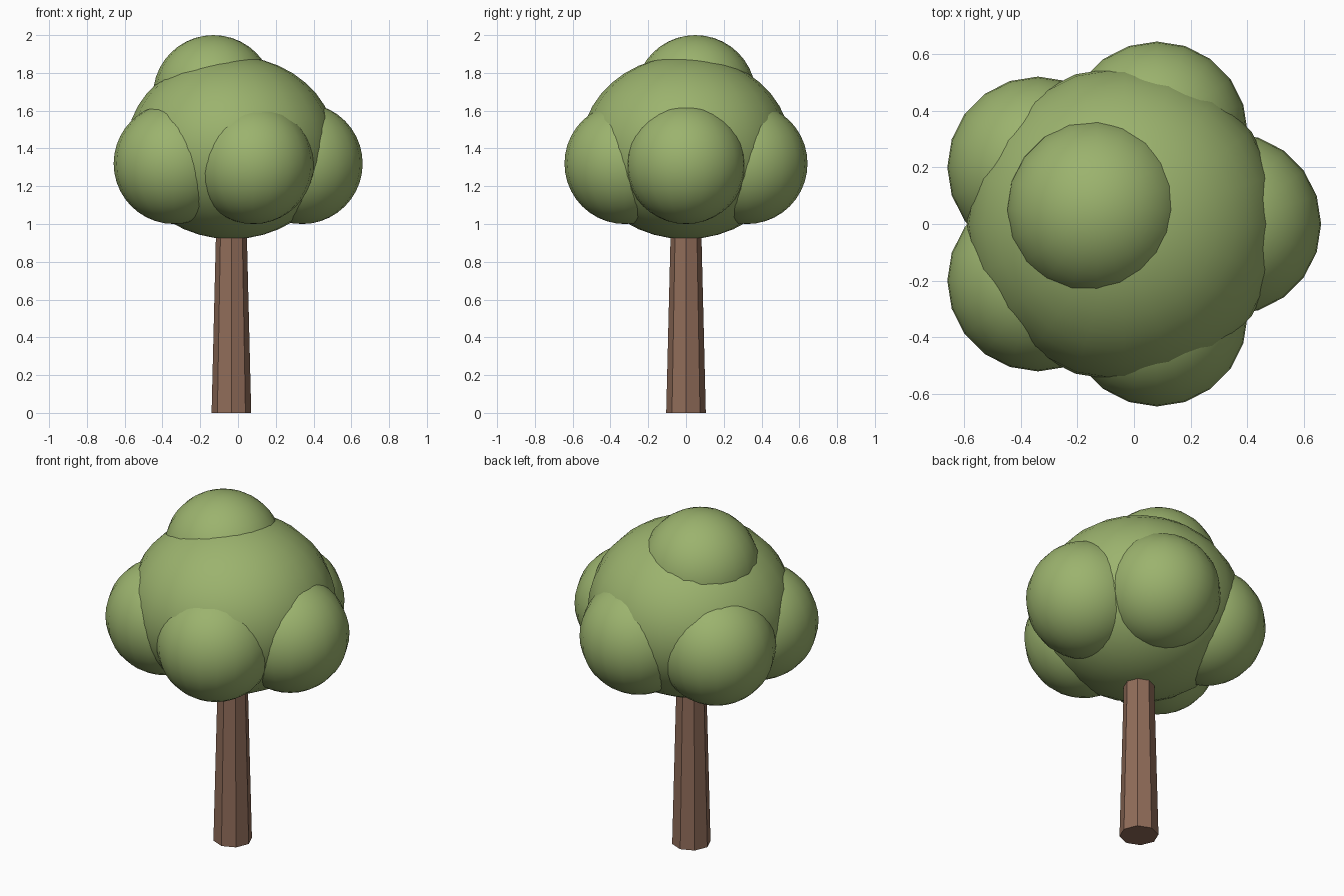
import bpy
import math

cube = bpy.data.objects.get("Cube")
if cube:
    bpy.data.objects.remove(cube, do_unlink=True)


def make_material(name, colour):
    mat = bpy.data.materials.new(name)
    mat.use_nodes = True
    mat.diffuse_color = (*colour, 1)
    mat.node_tree.nodes["Principled BSDF"].inputs["Base Color"].default_value = (*colour, 1)
    return mat


leaf_green = make_material("leaf green", (0.33, 0.45, 0.155))
bark_brown = make_material("bark brown", (0.28, 0.15, 0.10))

AXIS_X = -0.035   # trunk and crown share this axis
PUFF = 0.32       # radius of the small foliage balls


def foliage(name, centre, radius, height):
    bpy.ops.mesh.primitive_uv_sphere_add(segments=20, ring_count=20, radius=1, location=centre)
    ball = bpy.context.object
    ball.name = name
    ball.scale = (radius, radius, height)
    bpy.ops.object.transform_apply(location=False, rotation=False, scale=True)
    bpy.ops.object.shade_smooth()
    ball.data.materials.append(leaf_green)


# Tapered eight-sided trunk, running up into the crown
bpy.ops.mesh.primitive_cone_add(vertices=8, radius1=0.105, radius2=0.078, depth=1.1,
                                location=(AXIS_X, 0, 0.55))
trunk = bpy.context.object
trunk.name = "trunk"
trunk.data.materials.append(bark_brown)

# Main crown, slightly flattened
foliage("crown", (AXIS_X, 0, 1.405), 0.555, 0.485)

# Five balls around the crown, on a slightly oval ring
for i in range(5):
    angle = math.tau * i / 5
    centre = (AXIS_X + 0.375 * math.cos(angle), 0.34 * math.sin(angle), 1.32)
    foliage(f"side_foliage_{i + 1}", centre, PUFF, PUFF)

# Off-centre ball on top
foliage("top_foliage", (-0.13, 0.05, 1.68), PUFF, PUFF)
